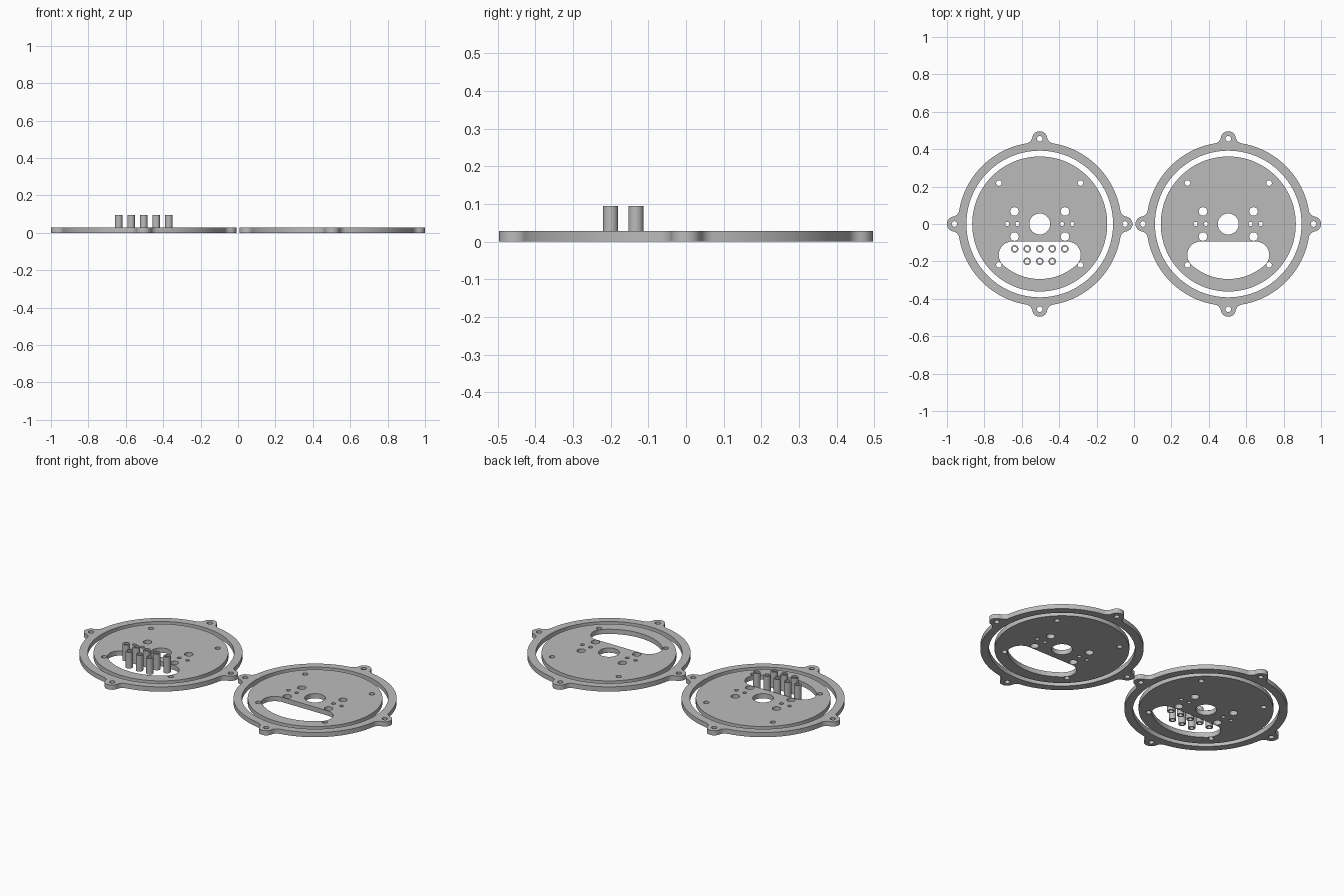
import bpy
import bmesh
from math import pi, sin, cos, atan2, sqrt, radians

if "Cube" in bpy.data.objects:
    bpy.data.objects.remove(bpy.data.objects["Cube"], do_unlink=True)

THICK = 0.028      # plate thickness
CENTRE = 0.504     # distance of each plate from the middle

grey = bpy.data.materials.new("plain grey")
grey.use_nodes = True
grey.diffuse_color = (0.5, 0.5, 0.5, 1)
grey.node_tree.nodes["Principled BSDF"].inputs["Base Color"].default_value = (0.5, 0.5, 0.5, 1)


def arc(cx, cy, r, a0, a1, n):
    """Points along an arc, both ends included."""
    return [(cx + r * cos(a0 + (a1 - a0) * i / n), cy + r * sin(a0 + (a1 - a0) * i / n))
            for i in range(n + 1)]


def circle(x, y, r, n=32):
    return arc(x, y, r, 0, 2 * pi, n)[:-1]


def plate(name, loops, height, x=0, y=0):
    """Extrude an outline with holes into a solid standing on the ground."""
    curve = bpy.data.curves.new(name + " outline", 'CURVE')
    curve.dimensions = '2D'
    curve.fill_mode = 'BOTH'
    curve.extrude = height / 2
    for loop in loops:
        spline = curve.splines.new('POLY')
        spline.points.add(len(loop) - 1)
        for point, (px, py) in zip(spline.points, loop):
            point.co = (px, py, 0, 1)
        spline.use_cyclic_u = True
    helper = bpy.data.objects.new(name + " outline", curve)
    bpy.context.collection.objects.link(helper)
    graph = bpy.context.evaluated_depsgraph_get()
    mesh = bpy.data.meshes.new_from_object(helper.evaluated_get(graph))
    bpy.data.objects.remove(helper, do_unlink=True)

    bm = bmesh.new()
    bm.from_mesh(mesh)
    bmesh.ops.remove_doubles(bm, verts=bm.verts, dist=1e-5)
    bmesh.ops.recalc_face_normals(bm, faces=bm.faces)
    bmesh.ops.translate(bm, verts=bm.verts, vec=(0, 0, height / 2))
    bm.to_mesh(mesh)
    bm.free()
    mesh.name = name
    mesh.materials.clear()
    mesh.materials.append(grey)
    obj = bpy.data.objects.new(name, mesh)
    obj.location = (x, y, 0)
    bpy.context.collection.objects.link(obj)
    bpy.ops.object.select_all(action='DESELECT')
    obj.select_set(True)
    bpy.context.view_layer.objects.active = obj
    bpy.ops.object.shade_smooth_by_angle(angle=radians(30))
    return obj


def ring_outline(radius, lug_at, lug_r, fillet):
    """Circle with four round lugs blended in by concave fillets."""
    reach = radius + fillet
    fx = (reach ** 2 - (lug_r + fillet) ** 2 + lug_at ** 2) / (2 * lug_at)
    fy = sqrt(reach ** 2 - fx ** 2)
    to_ring = atan2(fy, fx)
    to_lug = atan2(fy, fx - lug_at)
    lug = arc(fx, -fy, fillet, pi - to_ring, pi - to_lug, 8)
    lug += arc(lug_at, 0, lug_r, -to_lug, to_lug, 20)[1:]
    lug += arc(fx, fy, fillet, pi + to_lug, pi + to_ring, 8)[1:]
    lug += arc(0, 0, radius, to_ring, pi / 2 - to_ring, 24)[1:-1]
    points = []
    for k in range(4):
        c, s = cos(k * pi / 2), sin(k * pi / 2)
        points += [(px * c - py * s, px * s + py * c) for px, py in lug]
    return points


def window_outline(radius, top, corner):
    """Circle segment with a flat top edge and rounded corners."""
    cy = top - corner
    cx = sqrt((radius - corner) ** 2 - cy ** 2)
    a = atan2(cy, cx)
    return (arc(0, 0, radius, -pi - a, a, 40)
            + arc(cx, cy, corner, a, pi / 2, 14)[1:]
            + arc(-cx, cy, corner, pi / 2, pi - a, 14)[:-1])


# Ring: lugged outside, round inside, one screw hole per lug
ring = [ring_outline(0.437, 0.456, 0.04, 0.04), circle(0, 0, 0.392, 112)]
ring += [circle(0.456 * cos(k * pi / 2), 0.456 * sin(k * pi / 2), 0.015, 20) for k in range(4)]

# Disc: shaft hole, mirrored screw holes and the window
disc = [circle(0, 0, 0.361, 112), circle(0, 0, 0.056, 40), window_outline(0.294, -0.094, 0.072)]
for side in (-1, 1):
    for x, y, r in ((0.135, 0.067, 0.023), (0.135, -0.067, 0.023), (0.218, 0.219, 0.015),
                    (0.218, -0.219, 0.015), (0.12, 0, 0.011), (0.174, 0, 0.011)):
        disc.append(circle(side * x, y, r, 24))

for label, x in (("right", -CENTRE), ("left", CENTRE)):
    plate(label + "_ring", ring, THICK, x)
    plate(label + "_disc", disc, THICK, x)

# Hollow spacer tubes standing in the window of the right plate
tube = [circle(0, 0, 0.02), circle(0, 0, 0.0125)]
for row, y, half in (("back", -0.133, 2), ("front", -0.2, 1)):
    for i in range(-half, half + 1):
        plate(f"{row}_spacer_{i + half + 1}", tube, 0.095, -CENTRE + i * 0.067, y)
